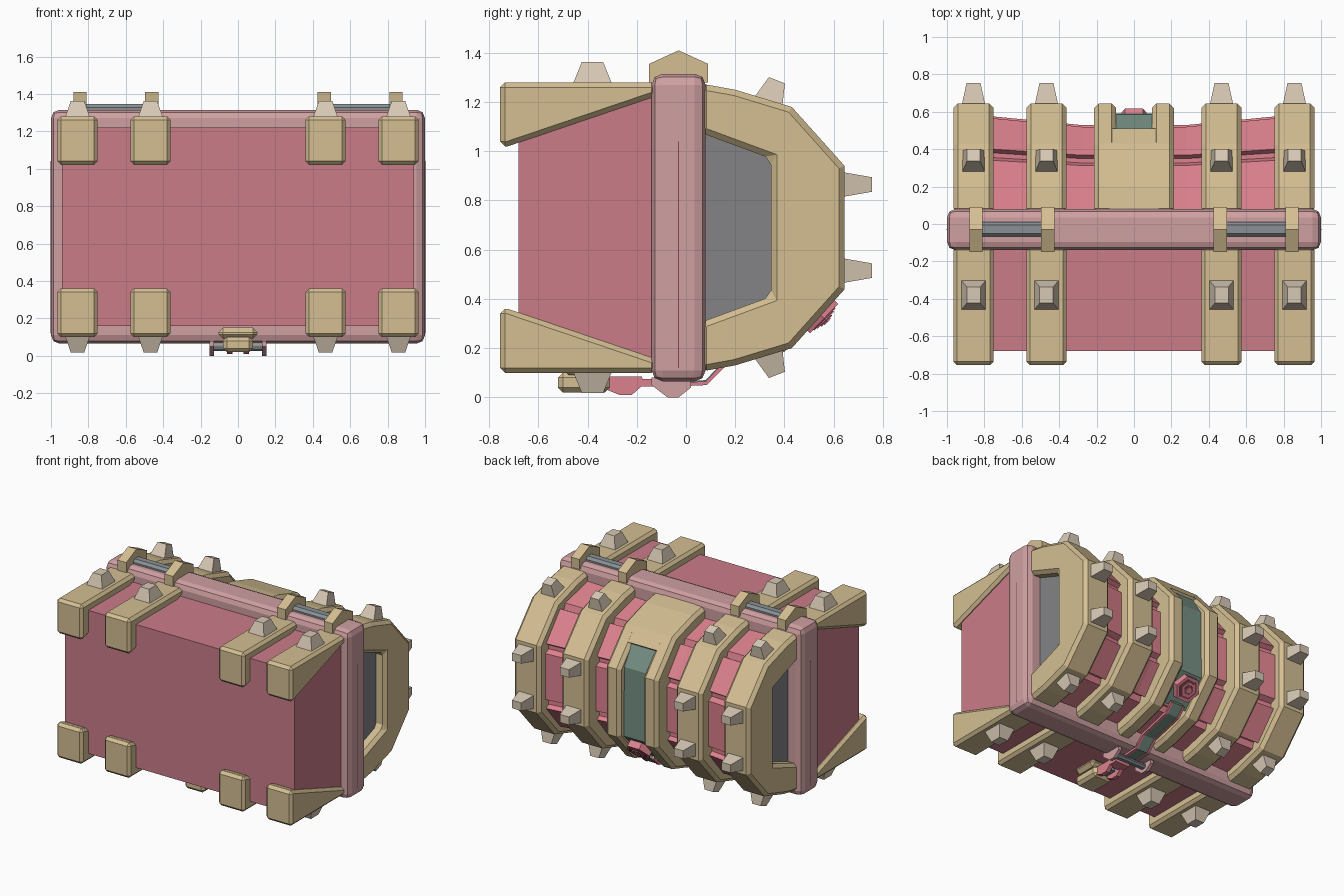
import bpy, bmesh
from math import pi, sqrt
from mathutils import Matrix, Vector

cube = bpy.data.objects.get("Cube")
if cube:
    bpy.data.objects.remove(cube, do_unlink=True)

MID = 0.69  # height of the mirror plane between upper and lower sides


def material(name, *rgb):
    m = bpy.data.materials.new(name)
    m.use_nodes = True
    m.diffuse_color = (*rgb, 1)
    m.node_tree.nodes["Principled BSDF"].inputs["Base Color"].default_value = (*rgb, 1)
    return m


PINK = material("body pink", 0.60, 0.20, 0.25)
LID = material("lid pink", 0.72, 0.22, 0.27)
ROSE = material("pale rose", 0.63, 0.35, 0.36)
TAN = material("tan", 0.66, 0.52, 0.29)
BONE = material("bone", 0.68, 0.58, 0.46)
GREY = material("panel grey", 0.23, 0.23, 0.24)
STEEL = material("steel", 0.25, 0.28, 0.30)
GREEN = material("grey green", 0.18, 0.28, 0.23)
DARK = material("dark rose", 0.25, 0.06, 0.09)


def finish(name, bm, *mats, bevel=0, segments=1):
    bmesh.ops.recalc_face_normals(bm, faces=bm.faces)
    mesh = bpy.data.meshes.new(name)
    bm.to_mesh(mesh)
    bm.free()
    for m in mats:
        mesh.materials.append(m)
    obj = bpy.data.objects.new(name, mesh)
    bpy.context.collection.objects.link(obj)
    if bevel:
        mod = obj.modifiers.new("Bevel", "BEVEL")
        mod.width, mod.segments = bevel, segments
        mod.limit_method, mod.angle_limit = "ANGLE", 1.05
    return obj


def loft(name, sections, *mats, bevel=0):
    """Skin a row of matching (x, profile) sections; caps on both ends."""
    bm = bmesh.new()
    rows = [[bm.verts.new((x, y, z)) for y, z in prof] for x, prof in sections]
    for a, b in zip(rows, rows[1:]):
        for i in range(len(a)):
            j = (i + 1) % len(a)
            bm.faces.new((a[i], a[j], b[j], b[i]))
    for cap in (rows[0], rows[-1]):
        bm.faces.new(cap).material_index = len(mats) - 1
    return finish(name, bm, *mats, bevel=bevel)


def prism(name, prof, x0, x1, mat, bevel=0):
    return loft(name, [(x0, prof), (x1, prof)], mat, bevel=bevel)


def box(name, lo, hi, mat, bevel=0, segments=1):
    bm = bmesh.new()
    bmesh.ops.create_cube(bm, size=1)
    lo, hi = Vector(lo), Vector(hi)
    bmesh.ops.scale(bm, vec=hi - lo, verts=bm.verts)
    bmesh.ops.translate(bm, vec=(lo + hi) / 2, verts=bm.verts)
    return finish(name, bm, mat, bevel=bevel, segments=segments)


def flip(prof):
    return [(y, 2 * MID - z) for y, z in prof]


def mirrored(half):
    """Complete an upper half profile with its lower half."""
    return half + flip(half)[::-1]


def frame(x, y, z, ny, nz):
    """Matrix whose local z axis points along (0, ny, nz)."""
    n = Vector((0, ny, nz)).normalized()
    ax = Vector((1, 0, 0))
    rot = Matrix((ax, n.cross(ax), n)).transposed().to_4x4()
    return Matrix.Translation((x, y, z)) @ rot


def frustum(name, place, r1, r2, h, sides, mat, squash=1):
    bm = bmesh.new()
    bmesh.ops.create_cone(bm, cap_ends=True, segments=sides, radius1=r1, radius2=r2,
                          depth=h, matrix=Matrix.Translation((0, 0, h / 2)) @
                          Matrix.Rotation(pi / sides, 4, "Z"))
    bmesh.ops.scale(bm, vec=(1, squash, 1), verts=bm.verts)
    bm.transform(place)
    return finish(name, bm, mat)


# Main box and the rounded rim around its mouth
box("chest_body", (-0.94, -0.68, 0.16), (0.94, -0.05, 1.22), PINK)
box("mouth_rim", (-1, -0.14, 0.065), (1, 0.08, 1.315), ROSE, bevel=0.045, segments=2)
for s in (-1, 1):
    box("rim_seam", (s * 1.0 - 0.002, -0.032, 0.12), (s * 1.0 + 0.002, -0.028, 1.04), DARK)

# Planked lid, pinched towards the middle, with grey end panels
plank_half = [(0.0, 1.21), (0.07, 1.21), (0.34, 1.145), (0.355, 1.10), (0.38, 1.10),
              (0.40, 1.125), (0.565, 0.93), (0.535, 0.91), (0.535, 0.88), (0.575, 0.86)]
planks = mirrored(plank_half)


def pinch(k):
    return [(y * k, MID + (z - MID) * (1 - (1 - k) * 0.4)) for y, z in planks]


loft("lid_planks", [(-0.89, pinch(1)), (-0.75, pinch(1)), (-0.28, pinch(0.92)),
                    (0.28, pinch(0.92)), (0.75, pinch(1)), (0.89, pinch(1))], LID, GREY)

# Profiles of the straps
arch_half = [(0.06, 1.275), (0.20, 1.25), (0.43, 1.18), (0.645, 0.94)]
opening_half = [(0.06, 1.075), (0.345, 0.97)]
lower_opening = flip(opening_half)
arch = mirrored(arch_half) + [lower_opening[0], lower_opening[1],
                              opening_half[1], opening_half[0]]
bracket = [(-0.755, 1.02), (-0.725, 1.02), (-0.12, 1.225), (-0.12, 1.28), (-0.755, 1.28)]
lug = [(-0.15, 1.28), (-0.15, 1.355), (-0.03, 1.41), (0.09, 1.355), (0.09, 1.28)]

# Four straps with corner brackets, hinge lugs and spikes
for x in (-0.858, -0.468, 0.468, 0.858):
    a, b = x - 0.108, x + 0.108
    prism("lid_strap", arch, a, b, TAN, bevel=0.024)
    prism("upper_bracket", bracket, a, b, TAN, bevel=0.02)
    prism("lower_bracket", flip(bracket), a, b, TAN, bevel=0.02)
    hx = x * 0.985
    prism("hinge_lug", lug, hx - 0.035, hx + 0.035, TAN)
    for s in (1, -1):
        def at(z):
            return MID + s * (z - MID)
        r = sqrt(2)
        frustum("body_spike", frame(x, -0.38, at(1.275), 0, s), 0.066 * r, 0.036 * r,
                0.088, 4, BONE, 1.2)
        frustum("slope_spike", frame(x, 0.335, at(1.20), 0.36, s * 0.93), 0.06 * r,
                0.035 * r, 0.095, 4, BONE)
        frustum("back_spike", frame(x, 0.64, at(0.865), 1, 0), 0.062 * r, 0.037 * r,
                0.115, 4, BONE, 0.8)

# Hinge rods
for s in (-1, 1):
    rod = box("hinge_rod", (0.47 if s > 0 else -0.84, -0.068, 1.29),
              (0.84 if s > 0 else -0.47, 0.012, 1.345), STEEL, bevel=0.018)

# Centre strap: two posts, a top cover and a green inlay
for s in (-1, 1):
    prism("centre_post", arch, *sorted((s * 0.095, s * 0.213)), TAN, bevel=0.024)
cover = [(0.06, 1.275), (0.20, 1.25), (0.43, 1.18), (0.51, 1.09), (0.45, 1.03), (0.06, 1.1)]
prism("centre_cover", cover, -0.13, 0.13, TAN)
inlay = [(0.49, 1.09), (0.585, 0.94), (0.59, 0.43), (0.42, 0.25), (0.40, 0.40), (0.40, 1.0)]
prism("green_inlay", inlay, -0.1, 0.1, GREEN)

# Hexagonal boss made of stacked rings
for i, (r, mat) in enumerate(((0.095, LID), (0.072, DARK), (0.056, LID),
                              (0.036, DARK), (0.022, LID))):
    frustum("hex_boss", frame(0, 0.525, 0.355, 0.72, -0.69), r, r, 0.05 + i * 0.005, 6, mat)

# Hasp strap running from the boss to the rim
hasp = [(0.46, 0.25), (0.40, 0.19), (0.16, 0.13), (0.085, 0.055), (-0.03, 0.05),
        (-0.03, 0.065), (0.08, 0.07), (0.15, 0.145), (0.40, 0.21), (0.45, 0.27)]
prism("hasp_strap", hasp, -0.04, 0.04, GREEN)
for s in (-1, 1):
    prism("hasp_edge", [(y, z - 0.005) for y, z in hasp],
          *sorted((s * 0.04, s * 0.058)), LID)

# Latch rod between two lugs under the rim
latch_lug = [(-0.14, 0.08), (-0.14, 0.05), (-0.075, 0.0), (-0.03, 0.0), (0.02, 0.04), (0.02, 0.08)]
for s in (-1, 1):
    prism("latch_lug", latch_lug, s * 0.14 - 0.012, s * 0.14 + 0.012, ROSE)
box("latch_rod", (-0.15, -0.08, 0.025), (0.15, -0.03, 0.06), STEEL, bevel=0.012)

# Padlock with a pink shackle
box("padlock_body", (-0.08, -0.52, 0.02), (0.08, -0.31, 0.10), TAN, bevel=0.02)
box("padlock_cap", (-0.105, -0.50, 0.09), (0.105, -0.31, 0.15), TAN, bevel=0.025)
box("padlock_pin", (-0.02, -0.33, 0.04), (0.02, -0.22, 0.06), STEEL)
shackle = [(-0.32, 0.085), (-0.32, 0.03), (-0.27, 0.01), (-0.22, 0.01), (-0.17, 0.055), (-0.18, 0.085)]
for s in (-1, 1):
    prism("shackle_arm", shackle, s * 0.045 - 0.015, s * 0.045 + 0.015, LID)
box("shackle_bar", (-0.06, -0.20, 0.045), (0.06, -0.12, 0.075), LID)
